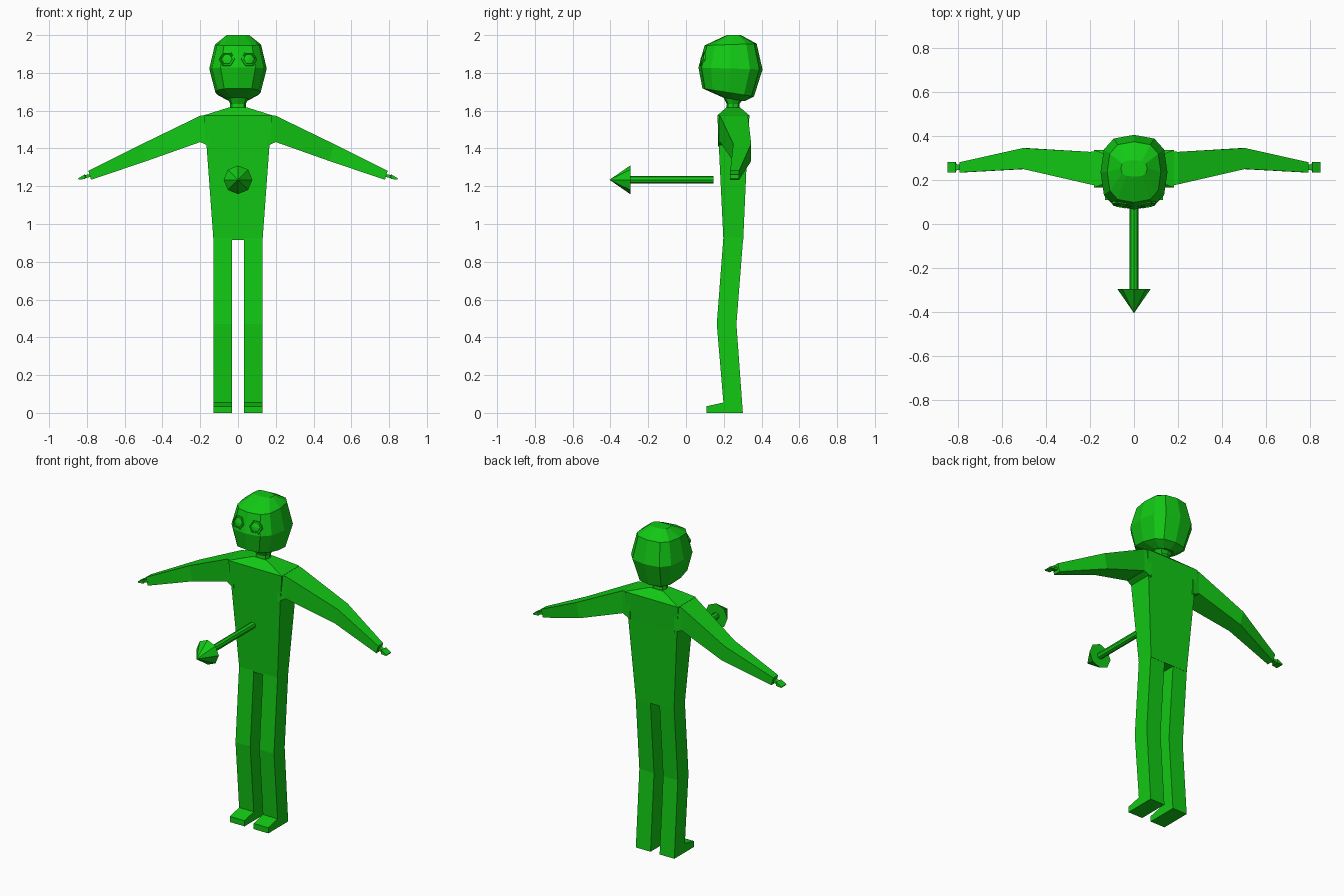
import bpy, bmesh, math
from mathutils import Vector, Matrix
from mathutils.bvhtree import BVHTree

if "Cube" in bpy.data.objects:
    bpy.data.objects.remove(bpy.data.objects["Cube"])

green = bpy.data.materials.new("bright green")
green.diffuse_color = (0.006, 0.58, 0.007, 1)
green.use_nodes = True
green.node_tree.nodes["Principled BSDF"].inputs["Base Color"].default_value = green.diffuse_color


def finish(bm, name, mirror=False):
    """Turn a bmesh into a flat shaded green object, optionally mirrored in x."""
    bmesh.ops.recalc_face_normals(bm, faces=bm.faces)
    mesh = bpy.data.meshes.new(name)
    bm.to_mesh(mesh)
    bm.free()
    mesh.materials.append(green)
    obj = bpy.data.objects.new(name, mesh)
    bpy.context.collection.objects.link(obj)
    if mirror:
        obj.modifiers.new("mirror", 'MIRROR').use_axis[0] = True
    return obj


def loft(rings, closed=False):
    """Skin a row of equal-length point rings; cap the ends unless closed."""
    bm = bmesh.new()
    vs = [[bm.verts.new(p) for p in r] for r in rings]
    n = len(vs[0])
    pairs = list(zip(vs, vs[1:])) + ([(vs[-1], vs[0])] if closed else [])
    for a, b in pairs:
        for i in range(n):
            j = (i + 1) % n
            bm.faces.new((a[i], a[j], b[j], b[i]))
    if not closed:
        bm.faces.new(vs[0])
        bm.faces.new(vs[-1])
    return bm


def rect(z, hx, y0, y1):
    return [(-hx, y0, z), (hx, y0, z), (hx, y1, z), (-hx, y1, z)]


# Torso with sloping shoulders
finish(loft([rect(0.915, 0.13, 0.198, 0.303), rect(1.41, 0.166, 0.174, 0.325),
             rect(1.575, 0.182, 0.166, 0.336), rect(1.618, 0.045, 0.215, 0.285)]), "torso")

# Legs with feet: side profile extruded across the leg width
profile = [(0.198, 0.93), (0.303, 0.93), (0.267, 0.47), (0.301, 0), (0.108, 0),
           (0.108, 0.035), (0.198, 0.055), (0.163, 0.47)]
finish(loft([[(x, y, z) for y, z in profile] for x in (0.031, 0.131)]), "leg", True)


# Arms and hands: four-sided sections (top x, z, bottom x, z, front y, back y)
def section(xt, zt, xb, zb, y0, y1):
    return [(xt, y0, zt), (xt, y1, zt), (xb, y1, zb), (xb, y0, zb)]


finish(loft([section(0.15, 1.575, 0.15, 1.41, 0.17, 0.332),
             section(0.2, 1.573, 0.2, 1.434, 0.18, 0.328),
             section(0.505, 1.425, 0.485, 1.333, 0.25, 0.345),
             section(0.792, 1.282, 0.778, 1.234, 0.234, 0.281)]), "arm", True)
finish(loft([section(0.78, 1.264, 0.78, 1.25, 0.246, 0.27),
             section(0.808, 1.26, 0.806, 1.243, 0.246, 0.27),
             section(0.812, 1.262, 0.81, 1.238, 0.234, 0.281),
             section(0.847, 1.241, 0.845, 1.235, 0.234, 0.281)]), "hand", True)


# Neck and head: stacked rounded-square rings whose height may tilt front to back
def ring(zf, zb, yf, yb, hx, n=12, power=0.72):
    pts = []
    for i in range(n):
        a = math.tau * i / n
        s, c = math.sin(a), -math.cos(a)
        s = math.copysign(abs(s) ** power, s)
        c = math.copysign(abs(c) ** power, c)
        t = (c + 1) / 2
        pts.append((hx * s, yf + (yb - yf) * t, zf + (zb - zf) * t))
    return pts


finish(loft([ring(1.61, 1.61, 0.214, 0.284, 0.043, 8), ring(1.635, 1.635, 0.216, 0.282, 0.041, 8),
             ring(1.675, 1.665, 0.195, 0.305, 0.058, 8)]), "neck")

head = loft([ring(1.67, 1.65, 0.195, 0.31, 0.06), ring(1.718, 1.675, 0.087, 0.36, 0.12),
             ring(1.828, 1.818, 0.066, 0.405, 0.152), ring(1.945, 1.955, 0.098, 0.374, 0.122),
             ring(2.0, 2.0, 0.215, 0.29, 0.06)])
bmesh.ops.recalc_face_normals(head, faces=head.faces)
surface = BVHTree.FromBMesh(head)
finish(head, "head")

# Eyes: six-sided raised rims with faceted domes, set on the face
spot, normal, _, _ = surface.ray_cast(Vector((0.058, -1, 1.872)), Vector((0, 1, 0)))
place = Matrix.Translation(spot) @ normal.to_track_quat('Z', 'Y').to_matrix().to_4x4()


def hexagon(r, z):
    return [place @ Vector((r * math.cos(k * math.tau / 6), r * math.sin(k * math.tau / 6), z))
            for k in range(6)]


finish(loft([hexagon(0.043, -0.006), hexagon(0.041, 0.005), hexagon(0.035, 0.005),
             hexagon(0.033, -0.006)], closed=True), "eye_rim", True)
finish(loft([hexagon(0.033, -0.004), hexagon(0.026, 0.003), hexagon(0.008, 0.007)]), "eye", True)


# Facing arrow in front of the chest: eight-sided shaft and cone
def disc(r, y):
    return [(r * math.sin(k * math.tau / 8), y, 1.234 + r * math.cos(k * math.tau / 8))
            for k in range(8)]


finish(loft([disc(0.02, 0.145), disc(0.02, -0.3)]), "arrow_shaft")
bm = bmesh.new()
base = [bm.verts.new(p) for p in disc(0.076, -0.295)]
tip = bm.verts.new((0, -0.405, 1.234))
bm.faces.new(base)
for k in range(8):
    bm.faces.new((base[k], base[(k + 1) % 8], tip))
finish(bm, "arrow_head")
